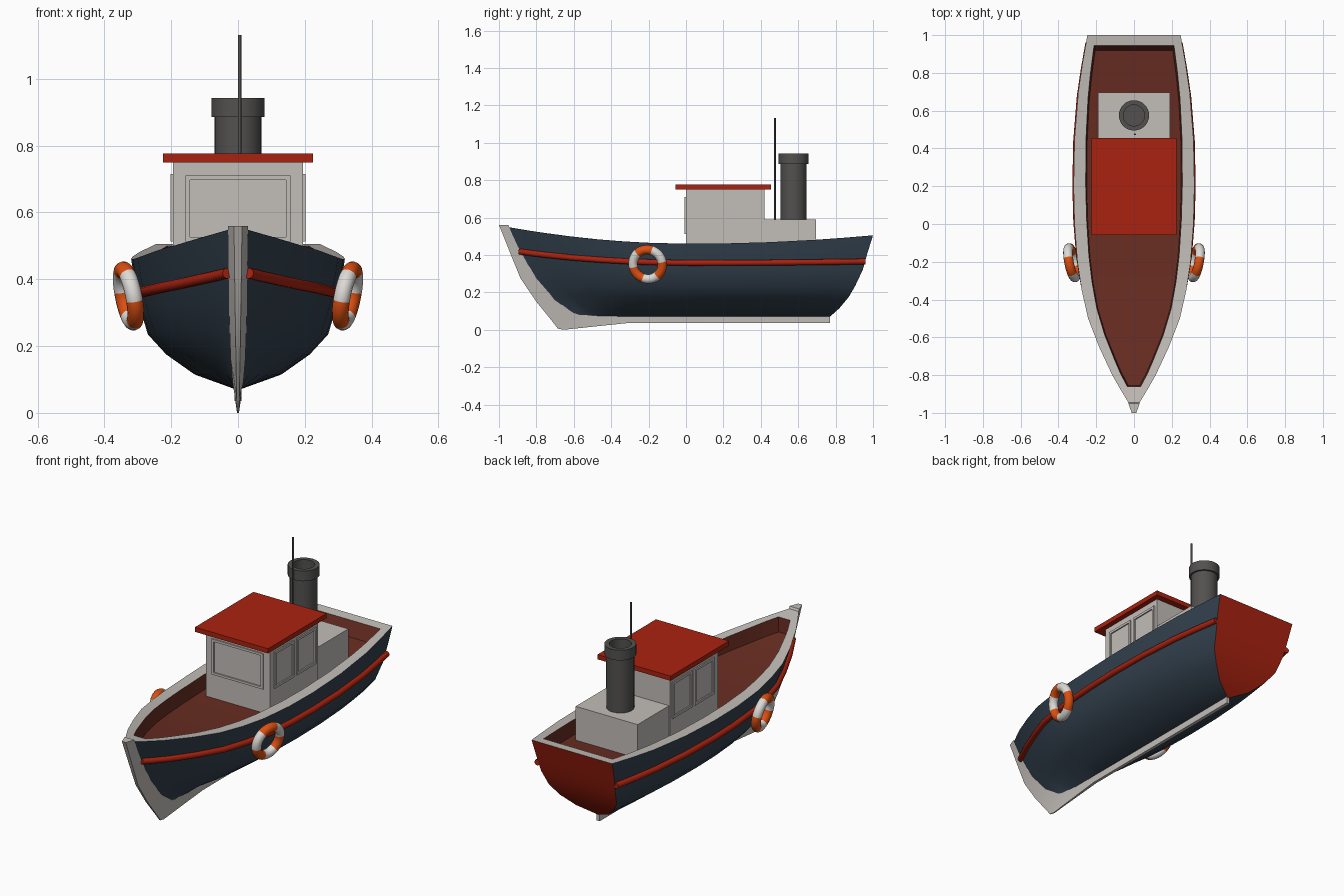
import bpy, bmesh, math
from mathutils import Matrix, Vector

if "Cube" in bpy.data.objects:
    bpy.data.objects.remove(bpy.data.objects["Cube"])


def material(name, rgb):
    m = bpy.data.materials.new(name)
    m.diffuse_color = (*rgb, 1)
    m.use_nodes = True
    m.node_tree.nodes["Principled BSDF"].inputs["Base Color"].default_value = m.diffuse_color
    return m


NAVY = material("navy", (0.032, 0.052, 0.075))
WHITE = material("off_white", (0.54, 0.51, 0.48))
RED = material("red", (0.40, 0.016, 0.005))
BROWN = material("deck_brown", (0.14, 0.026, 0.016))
GREY = material("dark_grey", (0.085, 0.082, 0.08))
ORANGE = material("orange", (0.72, 0.08, 0.006))
RING_WHITE = material("ring_white", (0.72, 0.70, 0.67))


def make(name, verts, faces, mats, indices=None, smooth=None):
    me = bpy.data.meshes.new(name)
    me.from_pydata(verts, [], faces)
    for m in mats:
        me.materials.append(m)
    if indices:
        me.polygons.foreach_set("material_index", indices)
    bm = bmesh.new()
    bm.from_mesh(me)
    bmesh.ops.recalc_face_normals(bm, faces=bm.faces)
    bm.to_mesh(me)
    bm.free()
    ob = bpy.data.objects.new(name, me)
    bpy.context.collection.objects.link(ob)
    if smooth:
        smooth_angle(ob, smooth)
    return ob


def smooth_angle(ob, deg):
    bpy.ops.object.select_all(action='DESELECT')
    ob.select_set(True)
    bpy.context.view_layer.objects.active = ob
    bpy.ops.object.shade_smooth_by_angle(angle=math.radians(deg))


def boxes(name, mat, spans):
    verts, faces = [], []
    for lo, hi in spans:
        n = len(verts)
        verts += [(x, y, z) for x in (lo[0], hi[0]) for y in (lo[1], hi[1]) for z in (lo[2], hi[2])]
        faces += [[n + i for i in f] for f in
                  ((0, 1, 3, 2), (4, 6, 7, 5), (0, 4, 5, 1), (2, 3, 7, 6), (0, 2, 6, 4), (1, 5, 7, 3))]
    return make(name, verts, faces, [mat])


def lathe(name, mat, profile, x, y, n=32):
    verts = [(x + r * math.cos(2 * math.pi * i / n), y + r * math.sin(2 * math.pi * i / n), z)
             for r, z in profile for i in range(n)]
    faces = [(k * n + i, k * n + (i + 1) % n, (k + 1) * n + (i + 1) % n, (k + 1) * n + i)
             for k in range(len(profile) - 1) for i in range(n)]
    faces += [list(range(n)), list(range((len(profile) - 1) * n, len(profile) * n))]
    return make(name, verts, faces, [mat], smooth=35)


def lerp(a, b, t):
    return a + (b - a) * t


# Hull levels: half width, mid z, bow y, bow z, stern y, stern z
LEVELS = [(0.006, .07, -.57, .07, .77, .07), (.13, .115, -.65, .115, .82, .115),
          (.215, .175, -.73, .185, .87, .175), (.27, .235, -.79, .25, .905, .235),
          (.295, .32, -.85, .34, .945, .32), (.31, .395, -.90, .44, .97, .41),
          (.32, .46, -.945, .548, 1.0, .505)]
# Plan outline at the gunwale: y, half width
PLAN = [(-.945, .03), (-.87, .075), (-.8, .115), (-.65, .185), (-.5, .243), (-.35, .277), (-.2, .30),
        (0, .315), (.2, .32), (.45, .315), (.7, .295), (.85, .273), (1, .247)]
STATIONS = [(y + .945) / 1.945 for y, w in PLAN]


def plan_width(y):
    for (y0, w0), (y1, w1) in zip(PLAN, PLAN[1:]):
        if y <= y1:
            return lerp(w0, w1, (y - y0) / (y1 - y0))
    return PLAN[-1][1]


def blends(t):
    return max(0, 1 - 2 * t) ** 2, max(0, 2 * t - 1) ** 2


def hull_point(level, t):
    w, zm, yb, zb, ys, zs = LEVELS[level]
    b, s = blends(t)
    shape = plan_width(lerp(-.945, 1, t)) / .32
    power = 1 + .06 * (6 - level) if t < .5 else 1
    return Vector((w * shape ** power if level else w, lerp(yb, ys, t),
                   zm + (zb - zm) * b + (zs - zm) * s))


def half_section(t):
    pts = [hull_point(k, t) for k in range(7)]
    y = lerp(-.86, .945, t)
    z = hull_point(6, (y + .945) / 1.945).z
    w = plan_width(y) - .045 - .02 * math.sin(math.pi * t)
    pts.append(Vector((w, y, z)))
    pts.append(Vector((w - .006, lerp(-.855, .918, t), z - .08)))
    return pts


# Hull, rim, bulwark and deck as one lofted shell, coloured by strip
verts, faces, idx = [], [], []
for t in STATIONS:
    right = half_section(t)
    verts += right + [Vector((-p.x, p.y, p.z)) for p in reversed(right)]
last = (len(STATIONS) - 1) * 18


def strip_colour(j):
    k = min(j, 16 - j)
    return 0 if k < 6 else {6: 1, 7: 2, 8: 2}[k]


for i in range(len(STATIONS) - 1):
    for j in range(18):
        a, b = i * 18 + j, i * 18 + (j + 1) % 18
        faces.append((a, b, b + 18, a + 18))
        idx.append(strip_colour(j))
for base in (0, last):
    for j in range(8):
        faces.append([base + k for k in (j, j + 1, 16 - j, 17 - j)])
        c = strip_colour(j)
        idx.append(3 if base and c == 0 else c)
make("hull", verts, faces, [NAVY, WHITE, BROWN, RED], idx, smooth=30)

# Stem and keel: outer y, z, inner y, z, outer and inner half thickness
STEM = [(-1, .56, -.95, .56, .012, .03), (-.94, .41, -.885, .42, .010, .028),
        (-.885, .275, -.80, .275, .008, .026), (-.80, .15, -.70, .16, .006, .022),
        (-.715, .045, -.60, .09, .004, .016), (-.685, .006, -.57, .08, .003, .012),
        (-.655, 0, -.53, .08, .003, .010), (-.32, .035, -.32, .08, .008, .010),
        (.77, .035, .77, .08, .010, .010)]
verts, faces = [], []
for oy, oz, iy, iz, ow, iw in STEM:
    verts += [(ow, oy, oz), (iw, iy, iz), (-iw, iy, iz), (-ow, oy, oz)]
for i in range(len(STEM) - 1):
    faces += [(4 * i + j, 4 * i + (j + 1) % 4, 4 * i + 4 + (j + 1) % 4, 4 * i + 4 + j) for j in range(4)]
faces += [(0, 1, 2, 3), tuple(len(verts) - 4 + j for j in range(4))]
make("stem_and_keel", verts, faces, [WHITE], smooth=30)

# Rubbing rails along both sides
for side, sx in (("right", 1), ("left", -1)):
    cu = bpy.data.curves.new("rub_rail_" + side, 'CURVE')
    cu.dimensions = '3D'
    cu.bevel_depth = .016
    cu.bevel_resolution = 3
    cu.use_fill_caps = True
    sp = cu.splines.new('POLY')
    sp.points.add(len(STATIONS) - 1)
    for p, t in zip(sp.points, STATIONS):
        q = hull_point(4, t).lerp(hull_point(5, t), .5 + .28 * blends(t)[0])
        p.co = (sx * (q.x + .008), q.y, q.z, 1)
    ob = bpy.data.objects.new("rub_rail_" + side, cu)
    cu.materials.append(RED)
    bpy.context.collection.objects.link(ob)
    bpy.ops.object.select_all(action='DESELECT')
    ob.select_set(True)
    bpy.context.view_layer.objects.active = ob
    bpy.ops.object.convert(target='MESH')
    smooth_angle(bpy.context.object, 50)

# Wheelhouse, roof and engine casing
boxes("wheelhouse", WHITE, [((-.195, 0, .36), (.195, .42, .752))])
boxes("roof", RED, [((-.224, -.057, .75), (.224, .455, .776))])
boxes("engine_casing", WHITE, [((-.19, .415, .36), (.19, .695, .59))])


# Raised window frames: a and b are the sides, along x (front) or y (sides)
def frame(name, a, b, z0, z1, place, w=.013):
    bars = [(a, a + w, z0, z1), (b - w, b, z0, z1), (a + w, b - w, z0, z0 + w), (a + w, b - w, z1 - w, z1)]
    boxes(name, WHITE, [place(*bar) for bar in bars])


frame("front_window_frame", -.157, .157, .513, .71,
      lambda a, b, c, d: ((a, -.007, c), (b, .003, d)))
for side, x0, x1 in (("right", .192, .202), ("left", -.202, -.192)):
    for i, (a, b) in enumerate(((.037, .207), (.232, .402))):
        frame(f"{side}_window_frame_{i + 1}", a, b, .513, .715,
              lambda a, b, c, d: ((x0, a, c), (x1, b, d)))

# Funnel with hollow cap, and mast
lathe("funnel", GREY, [(.07, .57), (.07, .886), (.08, .886), (.08, .943), (.056, .943), (.056, .84)], 0, .575)
lathe("mast", GREY, [(.005, .57), (.005, 1.132)], .005, .475, 12)

# Life rings: six bands, tilted to lie on the flare of the hull
for side, s in (("right", 1), ("left", -1)):
    bpy.ops.mesh.primitive_torus_add(major_segments=36, minor_segments=14, major_radius=.08, minor_radius=.025)
    ob = bpy.context.object
    ob.name = "life_ring_" + side
    for m in (ORANGE, RING_WHITE):
        ob.data.materials.append(m)
    for f in ob.data.polygons:
        ang = math.degrees(math.atan2(s * f.center.y, f.center.x))
        f.material_index = int(((ang + 20) % 360) // 60) % 2
    n = Vector((s, -.2, -.2)).normalized()
    u = (Vector((0, 0, 1)) - n * n.z).normalized()
    rot = Matrix((u, n.cross(u), n)).transposed().to_4x4()
    ob.matrix_world = Matrix.Translation((s * .328, -.205, .35)) @ rot
    smooth_angle(ob, 60)
